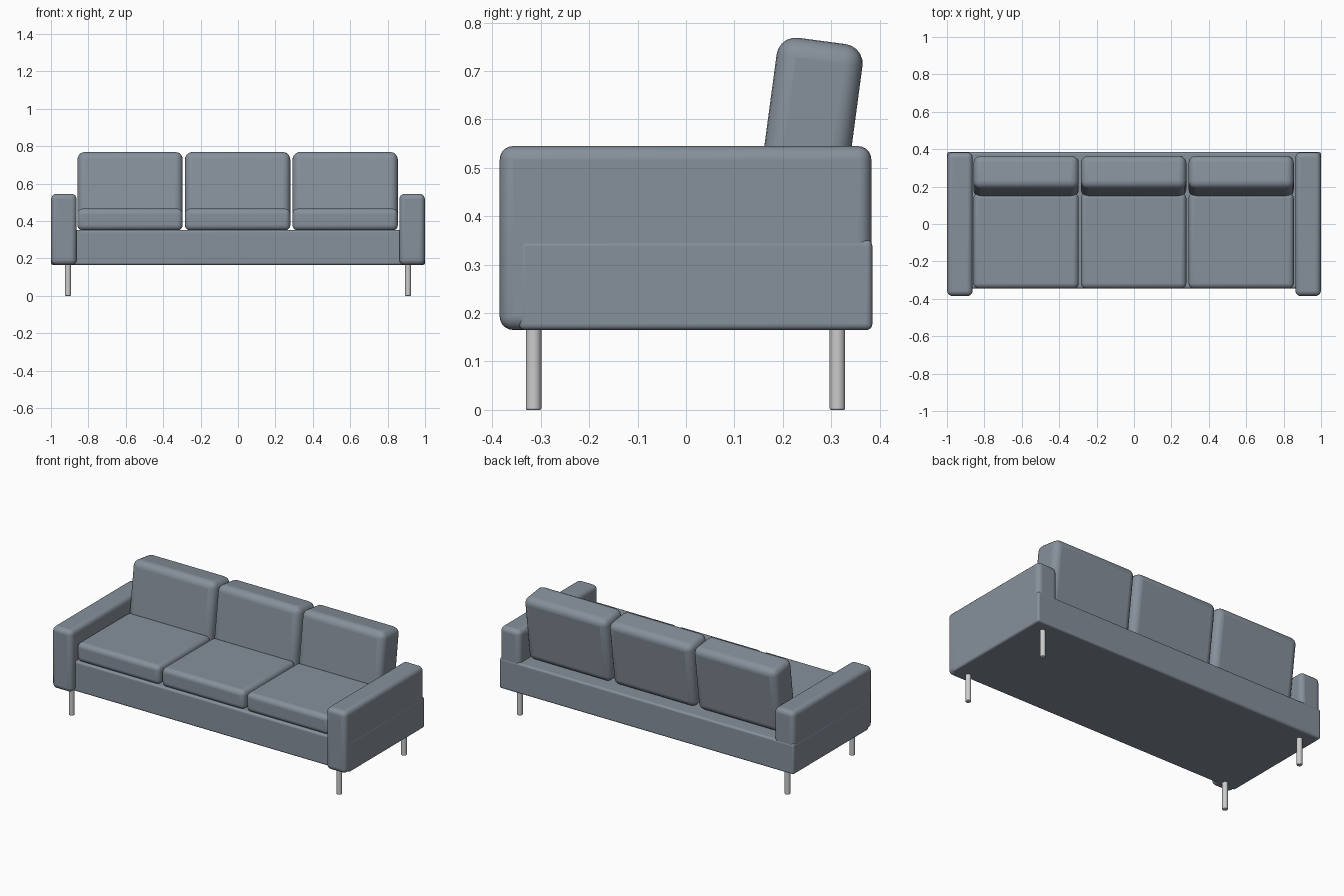
import bpy
import math

if "Cube" in bpy.data.objects:
    bpy.data.objects.remove(bpy.data.objects["Cube"])


def material(name, colour):
    mat = bpy.data.materials.new(name)
    mat.diffuse_color = (*colour, 1)
    mat.use_nodes = True
    mat.node_tree.nodes["Principled BSDF"].inputs["Base Color"].default_value = mat.diffuse_color
    return mat


fabric = material("fabric", (0.24, 0.28, 0.33))
metal = material("metal", (0.55, 0.55, 0.54))


def finish(obj, name, mat, radius, segments):
    obj.name = name
    obj.data.materials.append(mat)
    bev = obj.modifiers.new("rounded edges", 'BEVEL')
    bev.width = radius
    bev.segments = segments
    bev.limit_method = 'ANGLE'
    bev.angle_limit = math.radians(40)
    bpy.ops.object.shade_smooth_by_angle(angle=math.radians(40))
    return obj


def soft_box(name, centre, size, radius, tilt=0):
    bpy.ops.mesh.primitive_cube_add(size=1, location=centre)
    obj = bpy.context.object
    obj.scale = size
    bpy.ops.object.transform_apply(location=False, rotation=False, scale=True)
    obj.rotation_euler.x = tilt
    return finish(obj, name, fabric, radius, 5)


# Full-width base frame
soft_box("base", (0, 0.02, 0.258), (2.0, 0.73, 0.186), 0.012)

# Armrests and legs, both sides
for side, s in (("left", -1), ("right", 1)):
    soft_box(side + "_arm", (s * 0.931, -0.001, 0.355), (0.136, 0.768, 0.38), 0.028)
    for end, y in (("front", -0.315), ("back", 0.313)):
        bpy.ops.mesh.primitive_cylinder_add(vertices=24, radius=0.016, depth=0.18,
                                            location=(s * 0.909, y, 0.09))
        finish(bpy.context.object, f"{side}_{end}_leg", metal, 0.003, 2)

# Three seat cushions with leaning back cushions
for i, x in enumerate((-0.577, -0.002, 0.573)):
    soft_box(f"seat_cushion_{i + 1}", (x, -0.09, 0.408), (0.563, 0.51, 0.116), 0.028)
    soft_box(f"back_cushion_{i + 1}", (x, 0.2545, 0.562), (0.563, 0.179, 0.404), 0.04,
             math.radians(-7.6))
